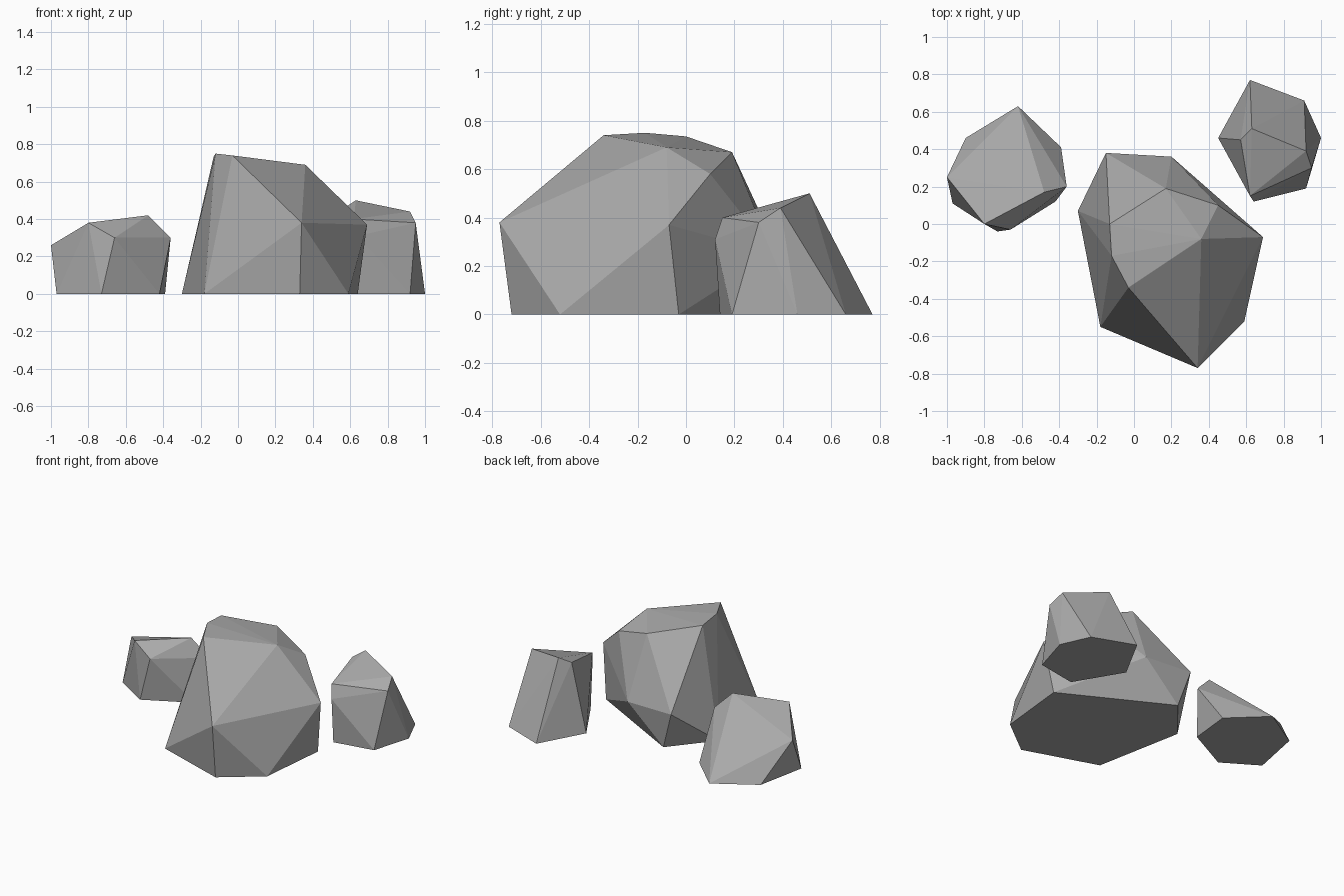
import bpy, bmesh

stone = bpy.data.materials.new("stone_grey")
stone.diffuse_color = (0.40, 0.40, 0.40, 1)


def rock(name, base, upper):
    """Faceted boulder: convex hull of a ground outline and its upper corners."""
    bm = bmesh.new()
    for x, y in base:
        bm.verts.new((x, y, 0))
    for p in upper:
        bm.verts.new(p)
    res = bmesh.ops.convex_hull(bm, input=bm.verts[:])
    loose = [v for v in bm.verts if not v.link_faces]
    bmesh.ops.delete(bm, geom=loose, context='VERTS')
    # merge the coplanar underside into one face
    bmesh.ops.dissolve_limit(bm, angle_limit=0.01, verts=bm.verts[:], edges=bm.edges[:])
    bmesh.ops.recalc_face_normals(bm, faces=bm.faces[:])
    mesh = bpy.data.meshes.new(name)
    bm.to_mesh(mesh)
    bm.free()
    mesh.materials.append(stone)
    obj = bpy.data.objects.new(name, mesh)
    bpy.context.collection.objects.link(obj)
    return obj


# Large central boulder
rock("large_boulder",
     [(-0.18, -0.55), (0.33, -0.72), (0.59, -0.52), (0.64, -0.03), (-0.07, 0.35), (-0.30, 0.07)],
     [(0.34, -0.77, 0.38), (0.69, -0.07, 0.37), (0.20, 0.36, 0.25), (-0.15, 0.38, 0.26),
      (0.45, 0.10, 0.58), (0.17, 0.19, 0.67), (0.36, -0.08, 0.69),
      (-0.03, -0.34, 0.74), (-0.13, 0.0, 0.735), (-0.12, -0.17, 0.75)])

# Small boulder on the left
rock("left_boulder",
     [(-0.73, -0.04), (-0.42, 0.12), (-0.39, 0.41), (-0.62, 0.63), (-0.90, 0.46), (-0.97, 0.11)],
     [(-0.66, -0.03, 0.30), (-0.36, 0.20, 0.30), (-0.48, 0.17, 0.42),
      (-0.80, 0.0, 0.38), (-1.0, 0.25, 0.26)])

# Small boulder at the back right
rock("right_boulder",
     [(0.64, 0.14), (0.92, 0.19), (1.0, 0.46), (0.91, 0.66), (0.62, 0.77), (0.45, 0.46)],
     [(0.64, 0.12, 0.31), (0.62, 0.15, 0.40), (0.95, 0.30, 0.38),
      (0.92, 0.39, 0.44), (0.63, 0.51, 0.50), (0.57, 0.45, 0.46)])
